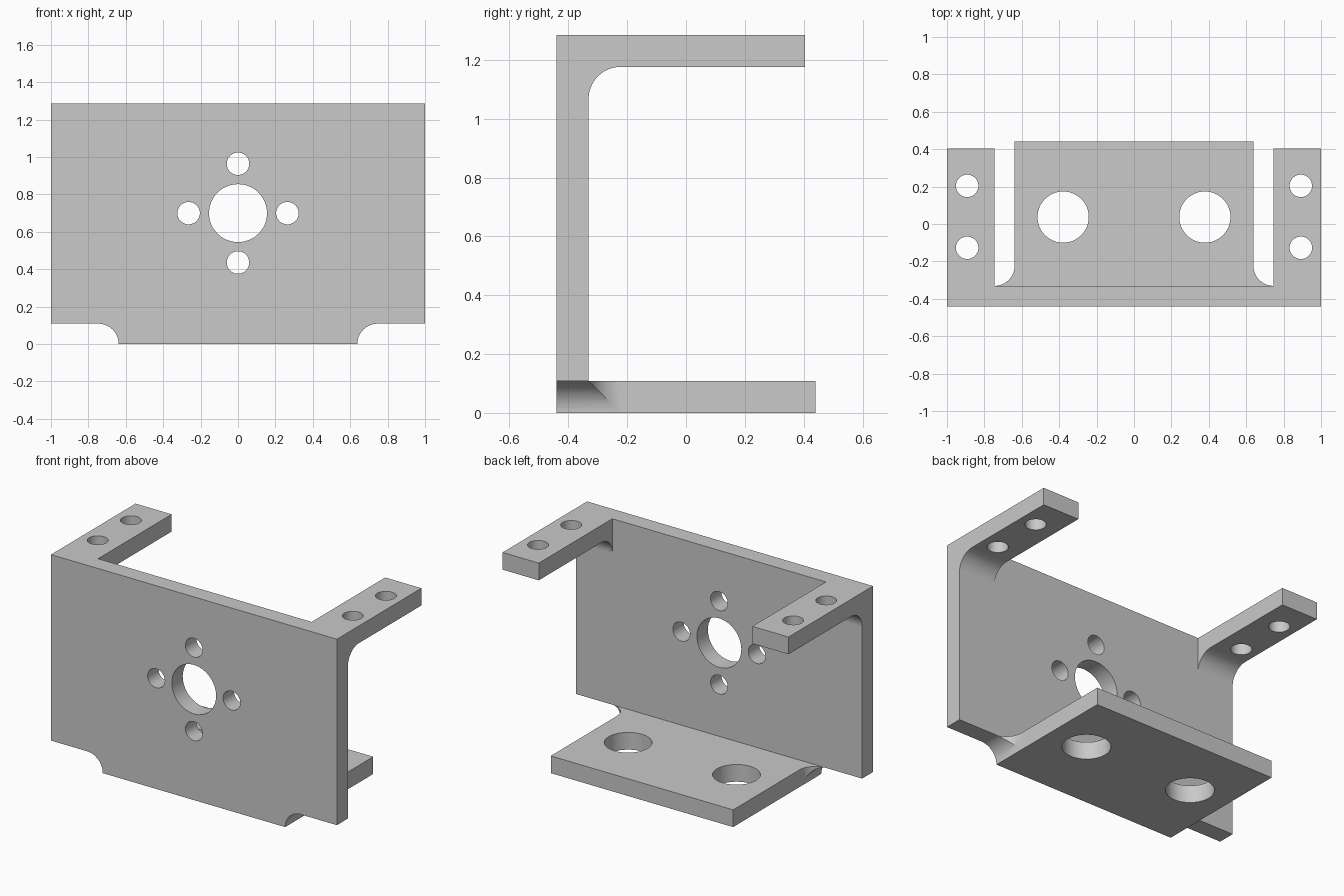
import bpy, bmesh
from math import sin, cos, pi, radians

old = bpy.data.objects.get("Cube")
if old:
    bpy.data.objects.remove(old, do_unlink=True)

# Main dimensions
T = 0.109                         # sheet thickness, also every fillet radius
FRONT, BACK, TOP = -0.44, 0.44, 1.285
ARM_END, ARM_IN = 0.404, 0.747    # arm tip (y) and inner edge (x)
FLANGE = ARM_IN - T               # half width of the bottom flange
INNER = FRONT + T                 # rear face of the front plate
PLACE = {"x": lambda u, v, d: (d, u, v),
         "y": lambda u, v, d: (u, d, v),
         "z": lambda u, v, d: (u, v, d)}


def arc(cu, cv, r, start, end, steps=20):
    angles = [radians(start + (end - start) * i / steps) for i in range(steps + 1)]
    return [(cu + r * cos(a), cv + r * sin(a)) for a in angles]


def prism(name, outline, axis, low, high):
    """Extrude a flat outline along an axis."""
    bm = bmesh.new()
    ends = [[bm.verts.new(PLACE[axis](u, v, d)) for u, v in outline] for d in (low, high)]
    bm.faces.new(ends[0])
    bm.faces.new(ends[1])
    n = len(outline)
    for i in range(n):
        j = (i + 1) % n
        bm.faces.new((ends[0][i], ends[0][j], ends[1][j], ends[1][i]))
    bmesh.ops.recalc_face_normals(bm, faces=bm.faces)
    bmesh.ops.triangulate(bm, faces=bm.faces)
    mesh = bpy.data.meshes.new(name)
    bm.to_mesh(mesh)
    bm.free()
    obj = bpy.data.objects.new(name, mesh)
    bpy.context.collection.objects.link(obj)
    return obj


def cut(target, cutter):
    """Subtract the cutter, discard it and keep the target in triangles."""
    cutter.hide_render = True
    mod = target.modifiers.new("cut", "BOOLEAN")
    mod.operation, mod.solver, mod.object = "DIFFERENCE", "EXACT", cutter
    bpy.context.view_layer.objects.active = target
    bpy.ops.object.modifier_apply(modifier=mod.name)
    bpy.data.objects.remove(cutter, do_unlink=True)
    bm = bmesh.new()
    bm.from_mesh(target.data)
    bmesh.ops.triangulate(bm, faces=bm.faces)
    bm.to_mesh(target.data)
    bm.free()


def drill(target, axis, u, v, r, low, high):
    cut(target, prism("hole_cutter", arc(u, v, r, 0, 352.5, 47), axis, low, high))


# Bent sheet: C-shaped side section with a filleted upper bend
section = [(FRONT, 0), (BACK, 0), (BACK, T), (INNER, T)]
section += arc(INNER + T, TOP - 2 * T, T, 180, 90)
section += [(ARM_END, TOP - T), (ARM_END, TOP), (FRONT, TOP)]
bracket = prism("bracket", section, "x", -1, 1)

# Shaft hole and four screw holes in the front plate
drill(bracket, "y", 0, 0.7, 0.155, -0.6, -0.2)
for i in range(4):
    a = i * pi / 2
    drill(bracket, "y", 0.264 * cos(a), 0.7 + 0.264 * sin(a), 0.06, -0.6, -0.2)

# Flange holes and arm screw holes
for s in (-1, 1):
    drill(bracket, "z", s * 0.379, 0.037, 0.137, -0.1, 0.3)
    for y in (-0.127, 0.204):
        drill(bracket, "z", s * 0.892, y, 0.06, 1.1, 1.4)

# Opening between the two top arms
opening = [(-ARM_IN, INNER), (ARM_IN, INNER), (ARM_IN, 0.7), (-ARM_IN, 0.7)]
cut(bracket, prism("opening_cutter", opening, "z", 0.9, 1.5))

# Rounded notches where the bottom flange narrows
for s in (-1, 1):
    lower = [(FLANGE, -0.1)] + arc(ARM_IN, 0, T, 180, 90) + [(1.1, T), (1.1, -0.1)]
    cut(bracket, prism("plate_notch_cutter", [(s * u, v) for u, v in lower], "y", -0.6, 0.6))
    side = [(FLANGE, 0.6)] + arc(ARM_IN, INNER + T, T, 180, 270) + [(ARM_IN, 0.6)]
    cut(bracket, prism("flange_notch_cutter", [(s * u, v) for u, v in side], "z", -0.1, 0.3))

# Plain grey metal
grey = bpy.data.materials.new("grey_metal")
grey.use_nodes = True
colour = (0.587, 0.587, 0.587, 1)
grey.diffuse_color = colour
grey.node_tree.nodes["Principled BSDF"].inputs["Base Color"].default_value = colour
bracket.data.materials.clear()
bracket.data.materials.append(grey)

# Smooth fillets and holes with crisp flat faces
bpy.ops.object.select_all(action="DESELECT")
bracket.select_set(True)
bpy.context.view_layer.objects.active = bracket
bpy.ops.object.shade_smooth_by_angle(angle=radians(30))
weighted = bracket.modifiers.new("weighted_normals", "WEIGHTED_NORMAL")
weighted.keep_sharp = True
